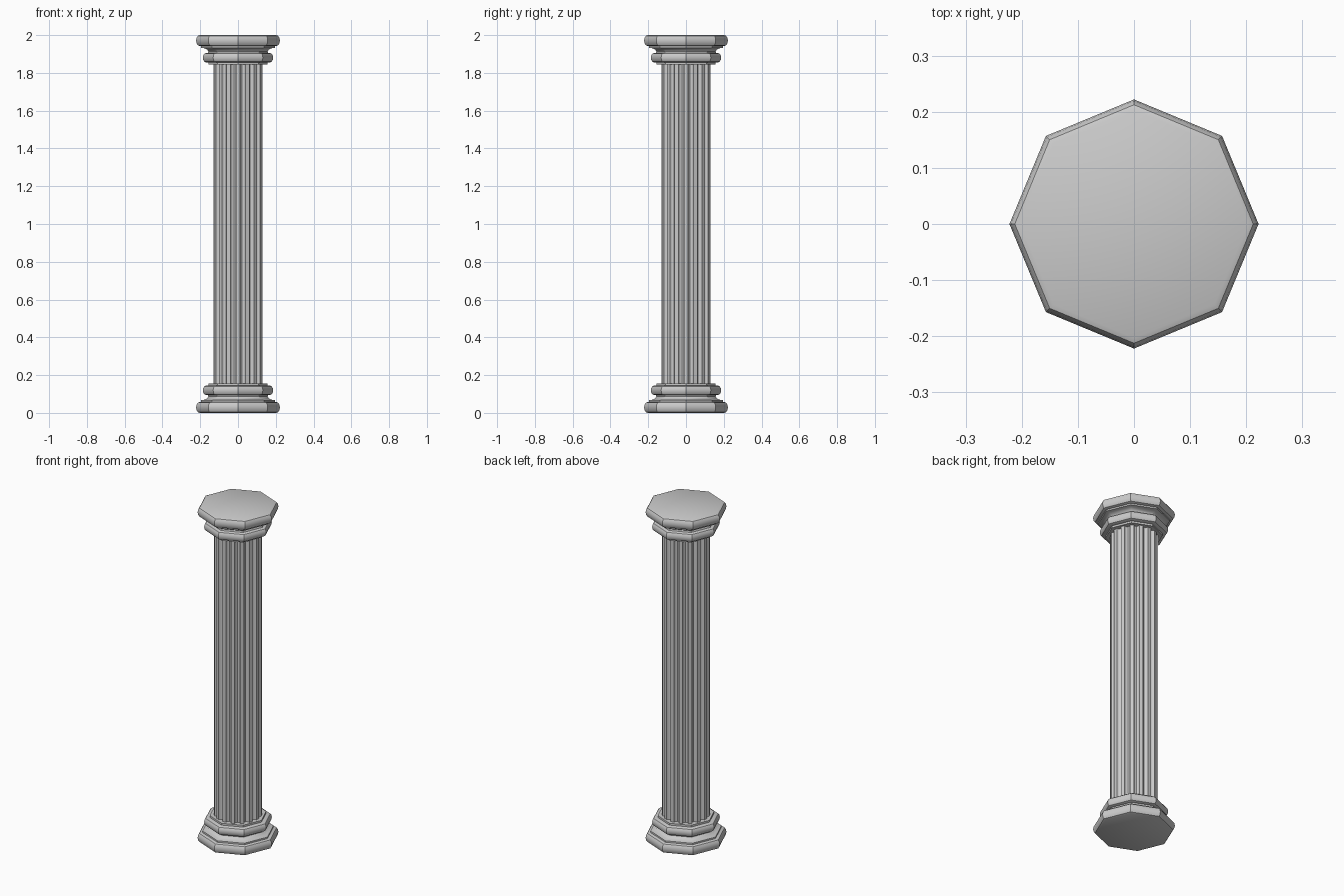
import bpy, bmesh, math

if "Cube" in bpy.data.objects:
    bpy.data.objects.remove(bpy.data.objects["Cube"])

def finish(name, bm):
    bmesh.ops.recalc_face_normals(bm, faces=bm.faces)
    me = bpy.data.meshes.new(name)
    bm.to_mesh(me)
    bm.free()
    ob = bpy.data.objects.new(name, me)
    bpy.context.collection.objects.link(ob)
    bpy.ops.object.select_all(action='DESELECT')
    ob.select_set(True)
    bpy.context.view_layer.objects.active = ob
    bpy.ops.object.shade_smooth_by_angle(angle=math.radians(32))
    return ob

def loft(name, rings):
    # skin a stack of equal-length rings and cap both ends
    bm = bmesh.new()
    vs = [[bm.verts.new(p) for p in r] for r in rings]
    n = len(vs[0])
    for a, b in zip(vs, vs[1:]):
        for i in range(n):
            j = (i + 1) % n
            bm.faces.new((a[i], a[j], b[j], b[i]))
    bm.faces.new(vs[0][::-1])
    bm.faces.new(vs[-1])
    return finish(name, bm)

def bulge(r, z0, z1, depth, steps=6):
    # rounded moulding: half ellipse from z0 to z1, reaching radius r
    pts = []
    for i in range(steps + 1):
        a = math.pi * i / steps
        pts.append((r - depth + depth * math.sin(a),
                    (z0 + z1) / 2 - (z1 - z0) / 2 * math.cos(a)))
    return pts

# moulding profile (radius, height): lower torus, fillet, hollow, upper torus, collar
profile = (bulge(0.222, 0, 0.058, 0.019)
           + [(0.195, 0.058), (0.195, 0.067), (0.178, 0.070), (0.163, 0.077),
              (0.157, 0.086), (0.16, 0.094)]
           + bulge(0.186, 0.095, 0.144, 0.016)
           + [(0.155, 0.145), (0.155, 0.156)])

def octagon(r, z):
    return [(r * math.cos(k * math.pi / 4), r * math.sin(k * math.pi / 4), z) for k in range(8)]

# octagonal base and mirrored capital
loft("base", [octagon(r, z) for r, z in profile])
loft("capital", [octagon(r, 2 - z) for r, z in profile])

# fluted shaft: 16 ridges with concave grooves between them
FLUTES, R, DEPTH, STEPS = 16, 0.131, 0.017, 6
pitch = 2 * math.pi / FLUTES
ridge = pitch * 0.42
section = []
for k in range(FLUTES):
    start = k * pitch + ridge / 2
    for i in range(STEPS + 1):
        t = i / STEPS
        a = start + (pitch - ridge) * (1 - math.cos(math.pi * t)) / 2
        r = R - DEPTH * math.sin(math.pi * t)
        section.append((r * math.cos(a), r * math.sin(a)))
loft("shaft", [[(x, y, z) for x, y in section] for z in (0.14, 1.86)])
